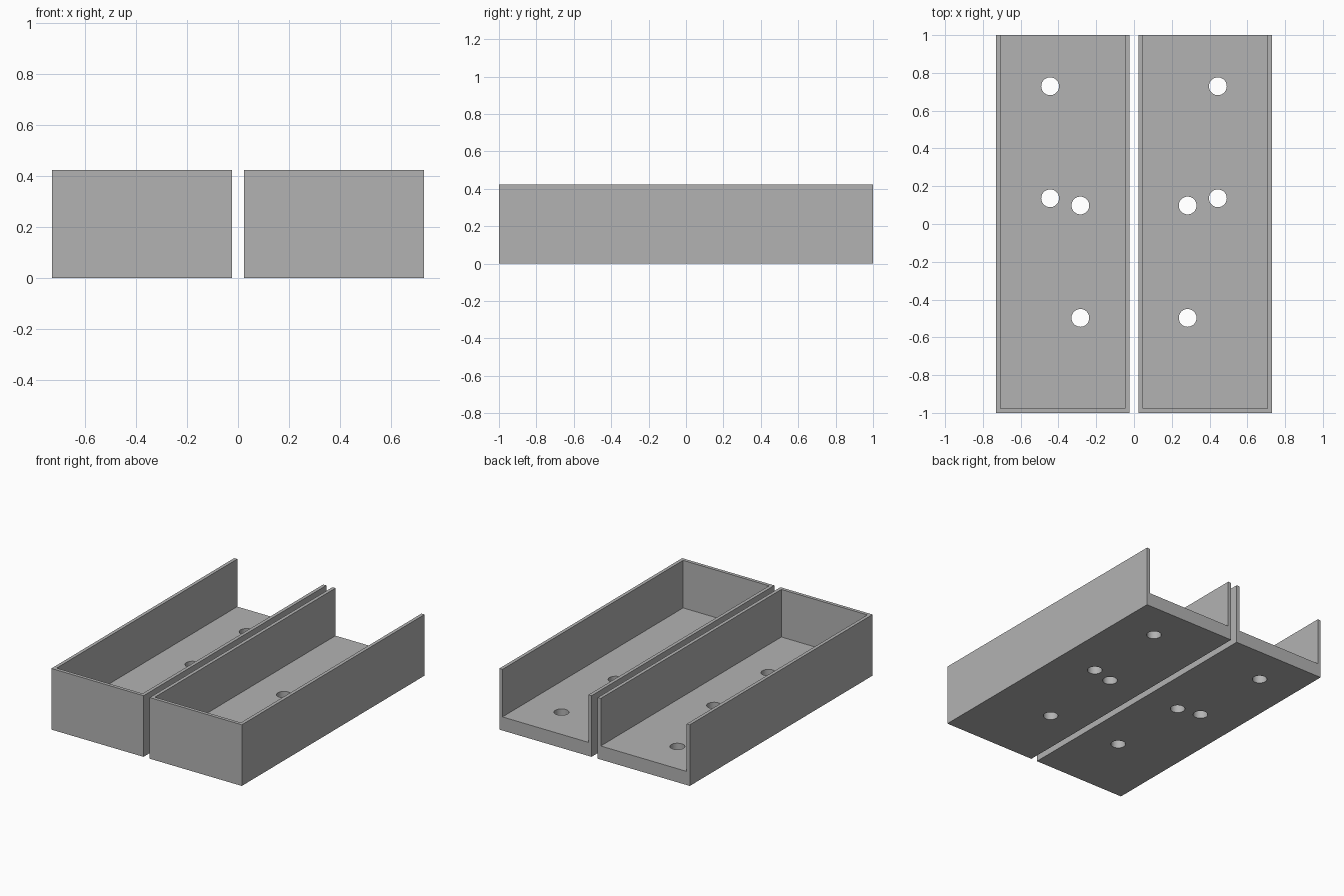
import bpy

cube = bpy.data.objects.get("Cube")
if cube:
    bpy.data.objects.remove(cube, do_unlink=True)

MM = 2 / 85                      # the tray is 85 units long
WIDTH, LENGTH, HEIGHT = 30 * MM, 85 * MM, 18 * MM
WALL, FLOOR, GAP = MM, 4 * MM, 2 * MM
HOLE_RADIUS = 2 * MM
HOLES = [(0.444, 0.729), (0.444, 0.136), (0.284, 0.098), (0.284, -0.497)]

grey = bpy.data.materials.new("plain grey")
grey.use_nodes = True
colour = (0.45, 0.45, 0.45, 1)
grey.diffuse_color = colour
grey.node_tree.nodes["Principled BSDF"].inputs["Base Color"].default_value = colour


def box(name, low, high):
    centre = [(a + b) / 2 for a, b in zip(low, high)]
    bpy.ops.mesh.primitive_cube_add(size=1, location=centre)
    obj = bpy.context.object
    obj.name = name
    obj.scale = [b - a for a, b in zip(low, high)]
    bpy.ops.object.transform_apply(location=True, rotation=True, scale=True)
    obj.data.materials.append(grey)
    return obj


def cut(target, cutter):
    mod = target.modifiers.new("cut", 'BOOLEAN')
    mod.operation = 'DIFFERENCE'
    mod.solver = 'EXACT'
    mod.object = cutter
    bpy.context.view_layer.objects.active = target
    bpy.ops.object.modifier_apply(modifier=mod.name)
    bpy.data.objects.remove(cutter, do_unlink=True)


def tray(name, side):
    inner, outer = sorted((side * GAP / 2, side * (GAP / 2 + WIDTH)))
    half = LENGTH / 2
    body = box(name, (inner, -half, 0), (outer, half, HEIGHT))

    # Hollow, open at the top and the back
    cut(body, box("hollow", (inner + WALL, -half + WALL, FLOOR),
                  (outer - WALL, half + WALL, HEIGHT + WALL)))

    # Screw holes through the floor
    for x, y in HOLES:
        bpy.ops.mesh.primitive_cylinder_add(
            vertices=48, radius=HOLE_RADIUS, depth=FLOOR * 2,
            location=(side * x, y, FLOOR / 2))
        drill = bpy.context.object
        drill.data.materials.append(grey)
        cut(body, drill)

    # Round hole walls, crisp edges
    bpy.ops.object.select_all(action='DESELECT')
    body.select_set(True)
    bpy.context.view_layer.objects.active = body
    bpy.ops.object.shade_smooth_by_angle()


tray("left_tray", 1)
tray("right_tray", -1)
